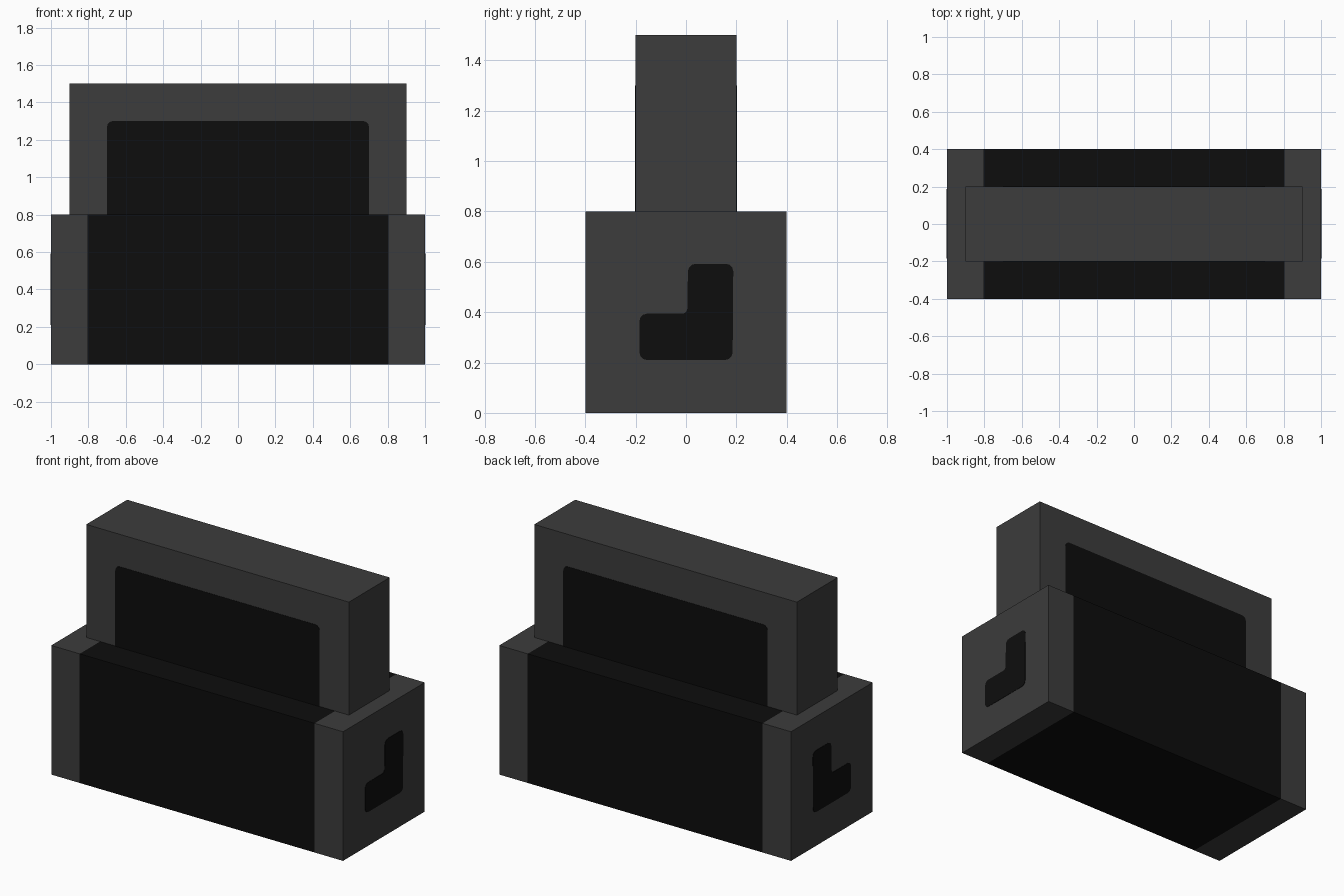
import bpy, bmesh, math
from mathutils import Vector

if "Cube" in bpy.data.objects:
    bpy.data.objects.remove(bpy.data.objects["Cube"])


def material(name, v):
    m = bpy.data.materials.new(name)
    m.diffuse_color = (v, v, v, 1)
    m.use_nodes = True
    m.node_tree.nodes["Principled BSDF"].inputs["Base Color"].default_value = m.diffuse_color
    return m


GREY = material("charcoal grey", 0.045)
BLACK = material("soot black", 0.004)


def finish(name, bm, mats):
    bmesh.ops.recalc_face_normals(bm, faces=bm.faces[:])
    me = bpy.data.meshes.new(name)
    bm.to_mesh(me)
    bm.free()
    for m in mats:
        me.materials.append(m)
    ob = bpy.data.objects.new(name, me)
    bpy.context.collection.objects.link(ob)
    return ob


def box(name, size, z0, band=None):
    """Box standing on z0; faces within |x| < band become black."""
    bm = bmesh.new()
    bmesh.ops.create_cube(bm, size=1)
    for v in bm.verts:
        v.co = Vector((v.co.x * size[0], v.co.y * size[1], z0 + (v.co.z + 0.5) * size[2]))
    if band:
        for s in (-1, 1):
            bmesh.ops.bisect_plane(bm, geom=bm.verts[:] + bm.edges[:] + bm.faces[:],
                                   plane_co=(s * band, 0, 0), plane_no=(1, 0, 0))
        for f in bm.faces:
            f.material_index = int(abs(f.calc_center_median().x) < band)
    return finish(name, bm, (GREY, BLACK))


def rounded(points):
    """Outline with corners rounded; each point is (u, v, radius)."""
    out = []
    for i, (u, v, r) in enumerate(points):
        p = Vector((u, v))
        if r == 0:
            out.append(p)
            continue
        a = (Vector(points[i - 1][:2]) - p).normalized() * r
        b = (Vector(points[(i + 1) % len(points)][:2]) - p).normalized() * r
        for k in range(4):
            t = k * math.pi / 6
            out.append(p + a * (1 - math.sin(t)) + b * (1 - math.cos(t)))
    return out


def plate(name, points, place, push):
    """Thin painted plate: outline placed in 3D, then extruded outwards."""
    bm = bmesh.new()
    face = bm.faces.new([bm.verts.new(place(p.x, p.y)) for p in rounded(points)])
    ext = bmesh.ops.extrude_face_region(bm, geom=[face], use_keep_orig=True)
    verts = [g for g in ext["geom"] if isinstance(g, bmesh.types.BMVert)]
    bmesh.ops.translate(bm, verts=verts, vec=push)
    return finish(name, bm, (BLACK,))


# Main bodies
box("lower_body", (2.0, 0.8, 0.8), 0.0, band=0.805)
box("upper_block", (1.8, 0.4, 0.7), 0.8)

T = 0.002
PANEL = [(-0.7, 0.8, 0), (0.7, 0.8, 0), (0.7, 1.3, 0.03), (-0.7, 1.3, 0.03)]
MARK = [(-0.185, 0.21, 0.03), (0.185, 0.21, 0.03), (0.188, 0.592, 0.03),
        (0.008, 0.592, 0.03), (0.005, 0.394, 0.02), (-0.185, 0.394, 0.03)]

# Dark panels on the front and back of the upper block
for side, s in (("front", -1), ("back", 1)):
    plate(side + "_panel", PANEL, lambda u, v: (u, s * 0.2, v), (0, s * T, 0))

# L-shaped marks on both ends of the lower body
for side, s in (("left", -1), ("right", 1)):
    plate(side + "_end_mark", MARK, lambda u, v: (s * 1.0, u, v), (s * T, 0, 0))
